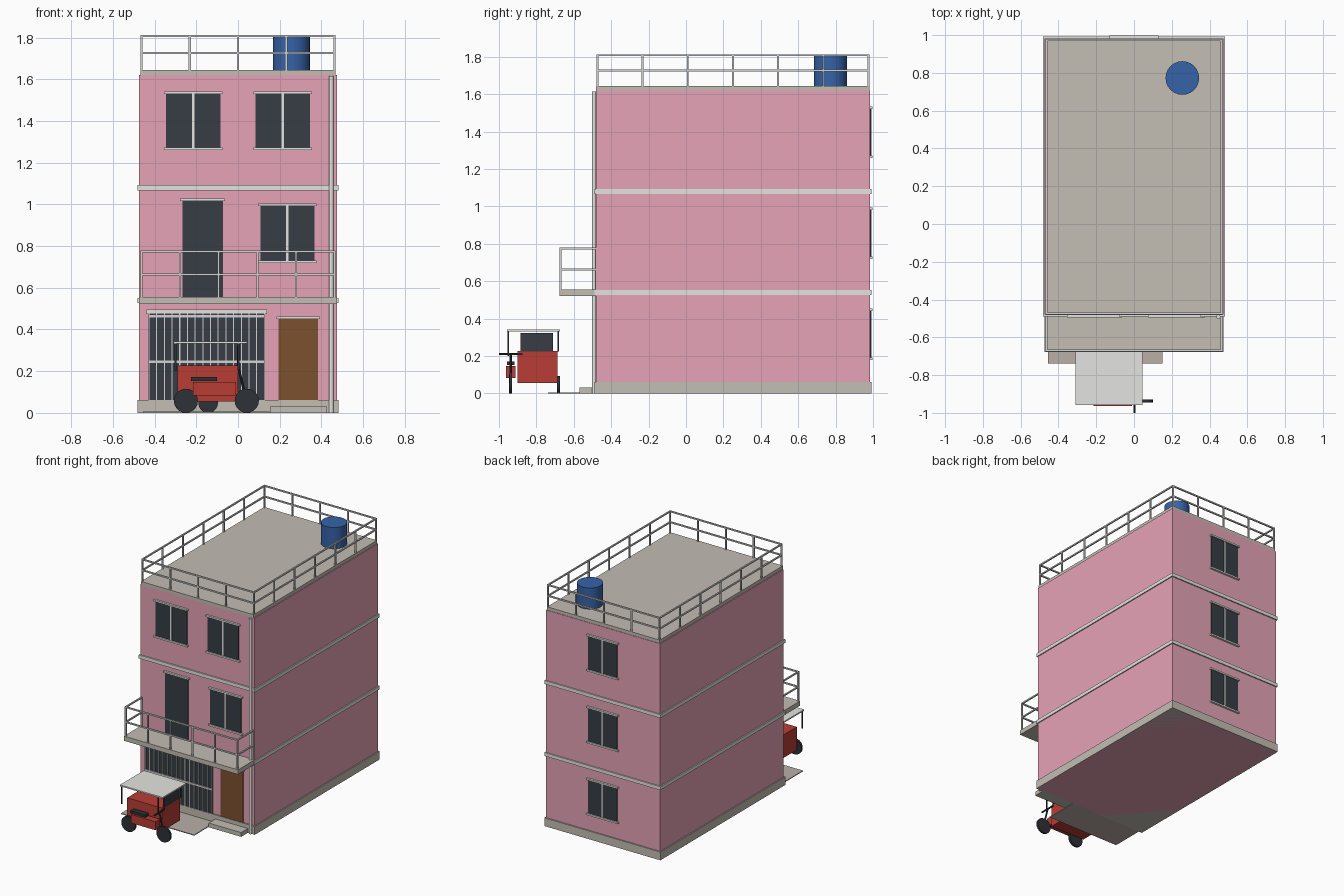
import bpy, bmesh
from mathutils import Matrix, Vector

default_cube = bpy.data.objects.get("Cube")
if default_cube:
    bpy.data.objects.remove(default_cube, do_unlink=True)


def to_linear(channel):
    value = channel / 255
    return value / 12.92 if value < 0.04 else ((value + 0.055) / 1.055) ** 2.4


def material(name, *rgb):
    mat = bpy.data.materials.new(name)
    mat.use_nodes = True
    colour = (*map(to_linear, rgb), 1)
    mat.diffuse_color = colour
    mat.node_tree.nodes["Principled BSDF"].inputs["Base Color"].default_value = colour
    return mat


PINK = material("pink wall paint", 230, 163, 183)
CONCRETE = material("concrete", 195, 189, 180)
PAVING = material("paving", 186, 175, 167)
TRIM = material("pale trim", 228, 229, 225)
RAIL = material("rail metal", 212, 213, 211)
GLASS = material("dark glass", 54, 61, 68)
WOOD = material("brown wood", 124, 80, 47)
BLUE = material("blue plastic", 54, 99, 168)
RED = material("red paint", 184, 61, 53)
RUBBER = material("black rubber", 45, 49, 54)


def finish(name, bm, mat):
    mesh = bpy.data.meshes.new(name)
    bm.to_mesh(mesh)
    bm.free()
    mesh.materials.append(mat)
    obj = bpy.data.objects.new(name, mesh)
    bpy.context.collection.objects.link(obj)
    return obj


def boxes(name, mat, *spans):
    """One object from boxes, each given as x, y and z ranges."""
    bm = bmesh.new()
    for ranges in spans:
        size = [abs(b - a) for a, b in ranges]
        middle = [(a + b) / 2 for a, b in ranges]
        bmesh.ops.create_cube(bm, size=1, matrix=Matrix.Translation(middle) @ Matrix.Diagonal((*size, 1)))
    return finish(name, bm, mat)


def rod(name, mat, start, end, radius, sides=8):
    start, end = Vector(start), Vector(end)
    axis = end - start
    turn = axis.to_track_quat('Z', 'Y').to_matrix().to_4x4()
    bm = bmesh.new()
    bmesh.ops.create_cone(bm, cap_ends=True, segments=sides, radius1=radius, radius2=radius,
                          depth=axis.length, matrix=Matrix.Translation((start + end) / 2) @ turn)
    return finish(name, bm, mat)


def around(centre, half):
    return (centre - half, centre + half)


def railing(name, start, end, bottom, middle, top, count):
    """Posts with a middle and a top rail between two plan points."""
    half = 0.005
    xs, ys = [sorted(pair) for pair in zip(start, end)]
    wide = [(r[0] - half, r[1] + half) for r in (xs, ys)]
    spans = [(*wide, around(z, half)) for z in (middle, top)]
    for i in range(count + 1):
        x, y = Vector(start).lerp(Vector(end), i / count)
        spans.append((around(x, half), around(y, half), (bottom, top)))
    boxes(name, RAIL, *spans)


FRONT, BACK = -0.48, 0.983


def opening(name, x, half, low, high, side=-1, mat=GLASS, window=True):
    """A flat panel with a lintel, and a sill and mullion for windows."""
    wall = FRONT if side < 0 else BACK

    def depth(d):
        return tuple(sorted((wall, wall + side * d)))
    boxes(name, mat, (around(x, half), depth(0.006), (low, high)))
    edge = around(x, half + 0.01)
    trim = [(edge, depth(0.015), (high, high + 0.012))]
    if window:
        trim.append((edge, depth(0.015), (low - 0.012, low)))
        trim.append((around(x, 0.006), depth(0.01), (low, high)))
    boxes(name + "_trim", TRIM, *trim)


# Building shell
SIDE = 0.474
body = (-SIDE, SIDE)
ledge = (-0.482, 0.482)
ledge_depth = (-0.49, 0.992)
boxes("walls", PINK, (body, (FRONT, BACK), (0, 1.62)))
boxes("plinth", CONCRETE, (ledge, ledge_depth, (0, 0.062)))
boxes("floor_bands", TRIM, *[(ledge, ledge_depth, around(z, 0.013)) for z in (0.539, 1.08)])
boxes("roof_slab", CONCRETE, ((-0.468, 0.468), (-0.482, 0.98), (1.62, 1.645)))
boxes("balcony_slab", CONCRETE, (body, (-0.677, FRONT), (0.522, 0.557)))
boxes("driveway", PAVING, ((-0.455, 0.152), (-0.738, FRONT), (0, 0.006)))
boxes("door_step", CONCRETE, ((0.155, 0.425), (-0.57, FRONT), (0, 0.032)))
rod("drain_pipe", TRIM, (0.447, -0.491, 0), (0.447, -0.491, 1.615), 0.011, 12)

# Roof and balcony railings
near, far, edge = -0.473, 0.975, 0.463
for label, y in (("front", near), ("back", far)):
    railing("roof_railing_" + label, (-edge, y), (edge, y), 1.645, 1.727, 1.808, 4)
for label, x in (("right", -edge), ("left", edge)):
    railing("roof_railing_" + label, (x, near), (x, far), 1.645, 1.727, 1.808, 6)
    railing("balcony_railing_" + label, (x, -0.67), (x, FRONT), 0.555, 0.663, 0.775, 1)
railing("balcony_railing_front", (-edge, -0.67), (edge, -0.67), 0.555, 0.663, 0.775, 5)

# Windows and doors
opening("upper_window_right", -0.215, 0.13, 1.272, 1.53)
opening("upper_window_left", 0.215, 0.13, 1.272, 1.53)
opening("balcony_window", 0.237, 0.13, 0.73, 0.993)
opening("balcony_door", -0.17, 0.097, 0.557, 1.016, window=False)
opening("entrance_door", 0.289, 0.094, 0.062, 0.45, mat=WOOD, window=False)
for i in range(3):
    low = 0.192 + i * 0.54
    opening("back_window_%d" % (i + 1), 0, 0.12, low, low + 0.25, side=1)

# Barred garage front
gate_x = (-0.43, 0.13)
boxes("garage_opening", GLASS, (gate_x, (FRONT - 0.006, FRONT), (0.062, 0.475)))
boxes("garage_lintel", TRIM, ((-0.44, 0.14), (FRONT - 0.018, FRONT), (0.475, 0.495)))
gate_y = (FRONT - 0.013, FRONT)
bars = [(gate_x, gate_y, around(z, 0.006)) for z in (0.245, 0.463)]
for i in range(16):
    x = -0.427 + i * 0.0369
    bars.append((around(x, 0.0025), gate_y, (0.062, 0.475)))
boxes("garage_bars", RAIL, *bars)

# Water tank
tank = rod("water_tank", BLUE, (0.256, 0.773, 1.645), (0.256, 0.773, 1.805), 0.089, 24)
bpy.ops.object.select_all(action='DESELECT')
bpy.context.view_layer.objects.active = tank
tank.select_set(True)
bpy.ops.object.shade_smooth_by_angle()

# Motorcycle with sidecar, travelling along x
bike_y, car_y = -0.937, -0.682
for label, x, y, r in (("rear", -0.25, bike_y, 0.058), ("front", 0.042, bike_y, 0.058),
                       ("sidecar", -0.143, car_y, 0.047)):
    rod(label + "_wheel", RUBBER, (x, y - 0.008, r), (x, y + 0.008, r), r, 20)
boxes("motorcycle_body", RED, ((-0.215, -0.01), around(bike_y, 0.026), (0.083, 0.147)))
boxes("motorcycle_seat", RUBBER, ((-0.225, -0.1), around(bike_y, 0.02), (0.152, 0.171)))
rod("front_fork", RUBBER, (0.042, bike_y, 0.058), (0.003, bike_y, 0.21), 0.006)
rod("handlebar", RUBBER, (0.003, -1, 0.211), (0.003, -0.875, 0.211), 0.006)
boxes("sidecar_body", RED, ((-0.29, 0), (-0.9, -0.687), (0.055, 0.228)))
boxes("sidecar_windscreen", GLASS, ((-0.005, 0.005), (-0.885, -0.71), (0.225, 0.322)))
boxes("canopy", TRIM, ((-0.31, 0.044), (-0.958, -0.674), (0.332, 0.342)))
boxes("canopy_posts", RUBBER, *[(around(x, 0.004), around(y, 0.004), (low, 0.335))
                                for x in (-0.3, 0.002) for y, low in ((-0.95, 0.2), (car_y, 0.225))])
